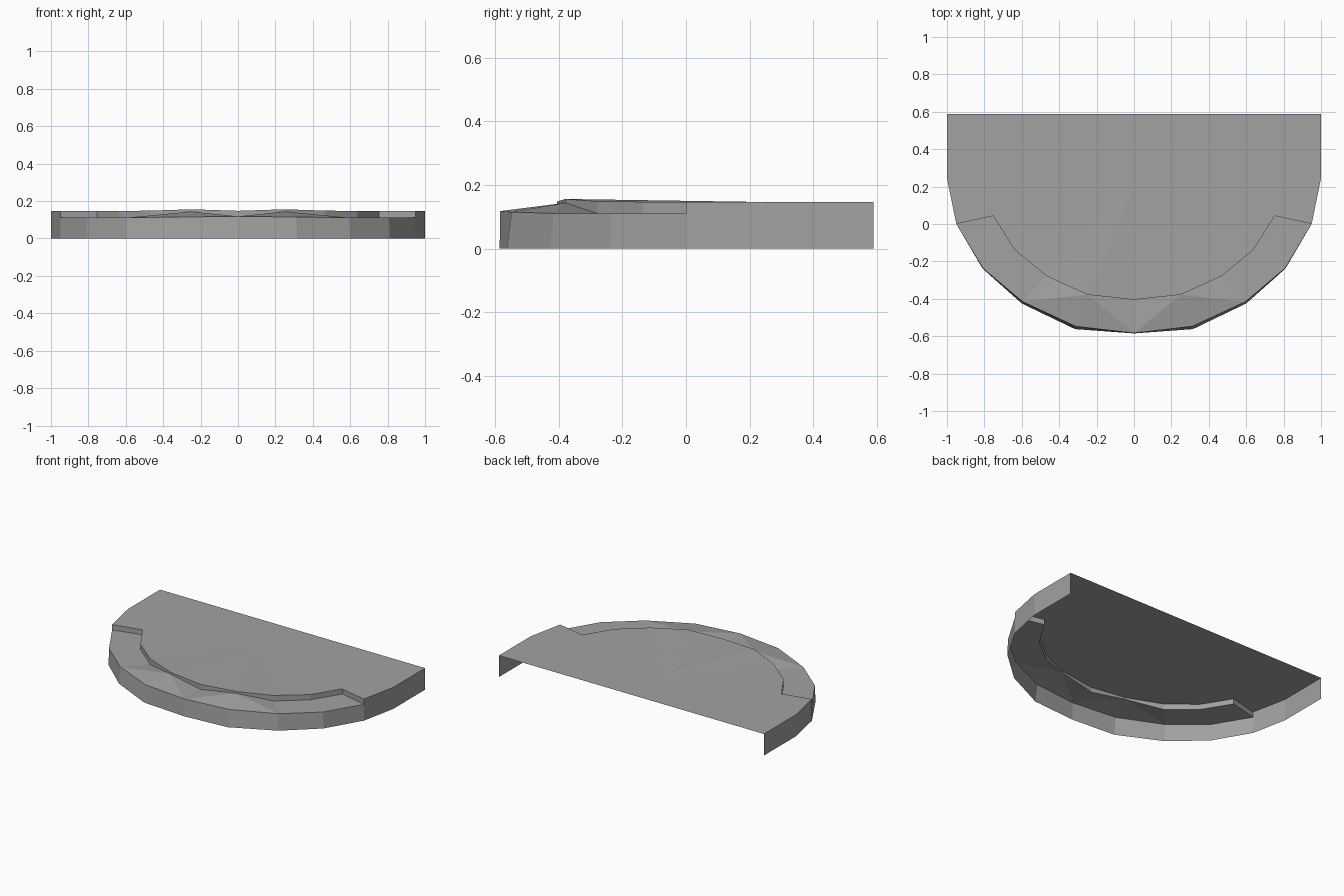
import bpy
import bmesh

cube = bpy.data.objects.get("Cube")
if cube:
    bpy.data.objects.remove(cube, do_unlink=True)

GREY = (0.36, 0.36, 0.36, 1)
mat = bpy.data.materials.new("stone grey")
mat.use_nodes = True
mat.diffuse_color = GREY
mat.node_tree.nodes["Principled BSDF"].inputs["Base Color"].default_value = GREY

DECK = 0.147   # height of the upper platform
LEDGE = 0.111  # height of the front step


def build(name, make):
    """Make an object from the faces of one half, mirrored to the other side."""
    bm = bmesh.new()
    for side in (1, -1):
        for face in make():
            verts = [bm.verts.new((side * x, y, z)) for x, y, z in face]
            bm.faces.new(verts if side > 0 else verts[::-1])
    bmesh.ops.remove_doubles(bm, verts=bm.verts, dist=0.0005)
    mesh = bpy.data.meshes.new(name)
    bm.to_mesh(mesh)
    bm.free()
    mesh.materials.append(mat)
    obj = bpy.data.objects.new(name, mesh)
    bpy.context.collection.objects.link(obj)
    return obj


def at(point, z):
    return (point[0], point[1], z)


def pairs(points):
    return zip(points, points[1:])


# Half outlines, from the front centre round to the back
foot = [(0, -0.585), (0.315, -0.562), (0.6, -0.425), (0.81, -0.238), (0.95, 0)]
lip = [(0, -0.583, 0.118), (0.312, -0.547, 0.115), (0.596, -0.415, LEDGE),
       (0.808, -0.236, LEDGE), (0.95, 0, LEDGE)]
inner = [(0, -0.405), (0.25, -0.378), (0.465, -0.28), (0.64, -0.137), (0.755, 0.048)]
inner_low = [at(p, z) for p, z in zip(inner, (0.114, 0.144, LEDGE, LEDGE, LEDGE))]
inner_top = [at(p, z) for p, z in zip(inner, (0.148, 0.156, 0.149, DECK, DECK))]
corner, shoulder, back = (0.95, 0), (1, 0.245), (1, 0.588)
centre = (0, 0.21, DECK)


# Upper platform, fanned from its centre
def deck():
    rim = inner_top + [at(p, DECK) for p in (corner, shoulder, back, (0, 0.588))]
    return [(centre, a, b) for a, b in pairs(rim)]


# Front step, split so that its raised points form ridges
def ledge():
    faces = []
    for i, ((a, b), (c, d)) in enumerate(zip(pairs(lip), pairs(inner_low))):
        if i == 0:
            faces += [(a, b, d), (a, d, c)]
        else:
            faces += [(a, b, c), (b, d, c)]
    return faces


# Riser between the step and the platform
def riser():
    low = inner_low + [at(corner, LEDGE)]
    top = inner_top + [at(corner, DECK)]
    return [(a, b, d, c) for (a, b), (c, d) in zip(pairs(low), pairs(top))]


# Outer skirt, open at the back
def skirt():
    faces = []
    for (a, b), (c, d) in zip(pairs(foot), pairs(lip)):
        faces.append((at(a, 0), at(b, 0), d, c))
    for a, b in pairs([corner, shoulder, back]):
        faces.append((at(a, 0), at(b, 0), at(b, DECK), at(a, DECK)))
    return faces


build("platform_top", deck)
build("front_step", ledge)
build("step_riser", riser)
build("outer_skirt", skirt)
